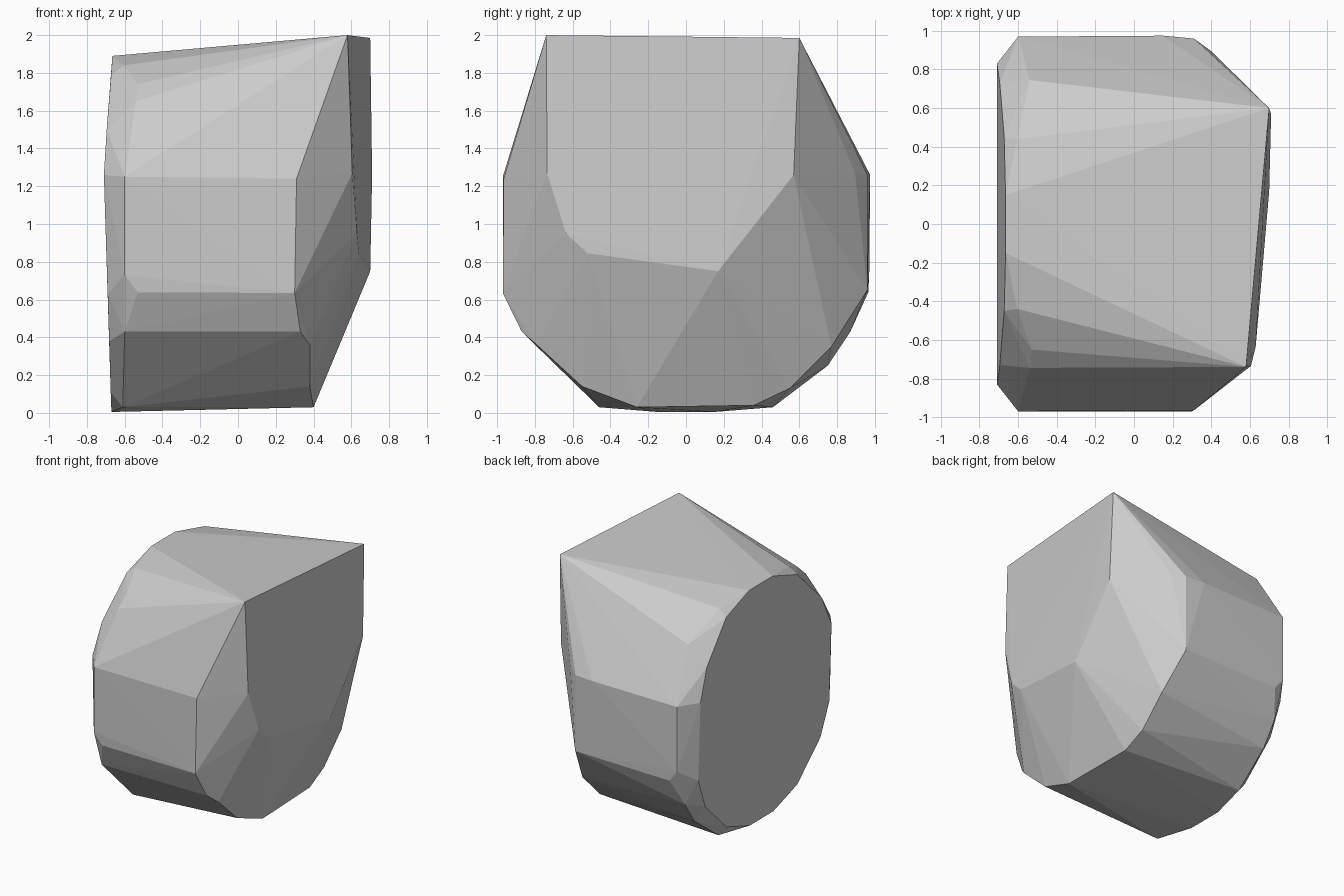
import bpy, bmesh

points = []

# Round end cap: mirrored front to back, bent slightly at mid height
for y, z, x in [(0.15, 1.89, -0.665), (0.45, 1.79, -0.672), (0.73, 1.50, -0.695), (0.83, 1.26, -0.71),
                (0.83, 0.63, -0.69), (0.73, 0.38, -0.682), (0.45, 0.11, -0.674), (0.15, 0.005, -0.67)]:
    points += [(x, -y, z), (x, y, z)]

# Chamfer ring beside the cap, mirrored front to back
for x, y, z in [(-0.60, 0.97, 1.25), (-0.60, 0.97, 0.73), (-0.53, 0.965, 0.638),
                (-0.60, 0.87, 0.43), (-0.61, 0.46, 0.03), (-0.605, 0.44, 1.84), (-0.54, 0.745, 1.65)]:
    points += [(x, -y, z), (x, y, z)]
points += [(-0.53, -0.65, 1.74), (-0.60, 0.75, 0.25)]

# Front shoulder and lower front edge
points += [(0.31, -0.965, 1.24), (0.30, -0.97, 0.635), (0.33, -0.87, 0.43),
           (0.38, -0.79, 0.36), (0.38, -0.55, 0.14)]

# Underside edge and back shoulder
points += [(0.40, -0.26, 0.03), (0.385, 0.36, 0.04), (0.38, 0.55, 0.13), (0.38, 0.77, 0.35),
           (0.31, 0.96, 0.65), (0.15, 0.975, 1.26), (0.31, 0.96, 1.26), (0.40, 0.895, 1.27)]

# Tilted flat side with the two top corners
points += [(0.58, -0.74, 2.0), (0.70, 0.60, 1.985), (0.71, 0.57, 1.26), (0.70, 0.17, 0.75),
           (0.64, -0.52, 0.845), (0.63, -0.635, 0.95), (0.605, -0.735, 1.27)]

# Wrap the corner points in a faceted solid
bm = bmesh.new()
for p in points:
    bm.verts.new(p)
hull = bmesh.ops.convex_hull(bm, input=bm.verts)
loose = [v for v in bm.verts if not v.link_faces]
bmesh.ops.delete(bm, geom=loose, context='VERTS')
bmesh.ops.recalc_face_normals(bm, faces=bm.faces)

mesh = bpy.data.meshes.new("faceted_block")
bm.to_mesh(mesh)
bm.free()
block = bpy.data.objects.new("faceted_block", mesh)
bpy.context.collection.objects.link(block)

grey = bpy.data.materials.new("plain grey")
grey.diffuse_color = (0.6, 0.6, 0.6, 1)
mesh.materials.append(grey)
